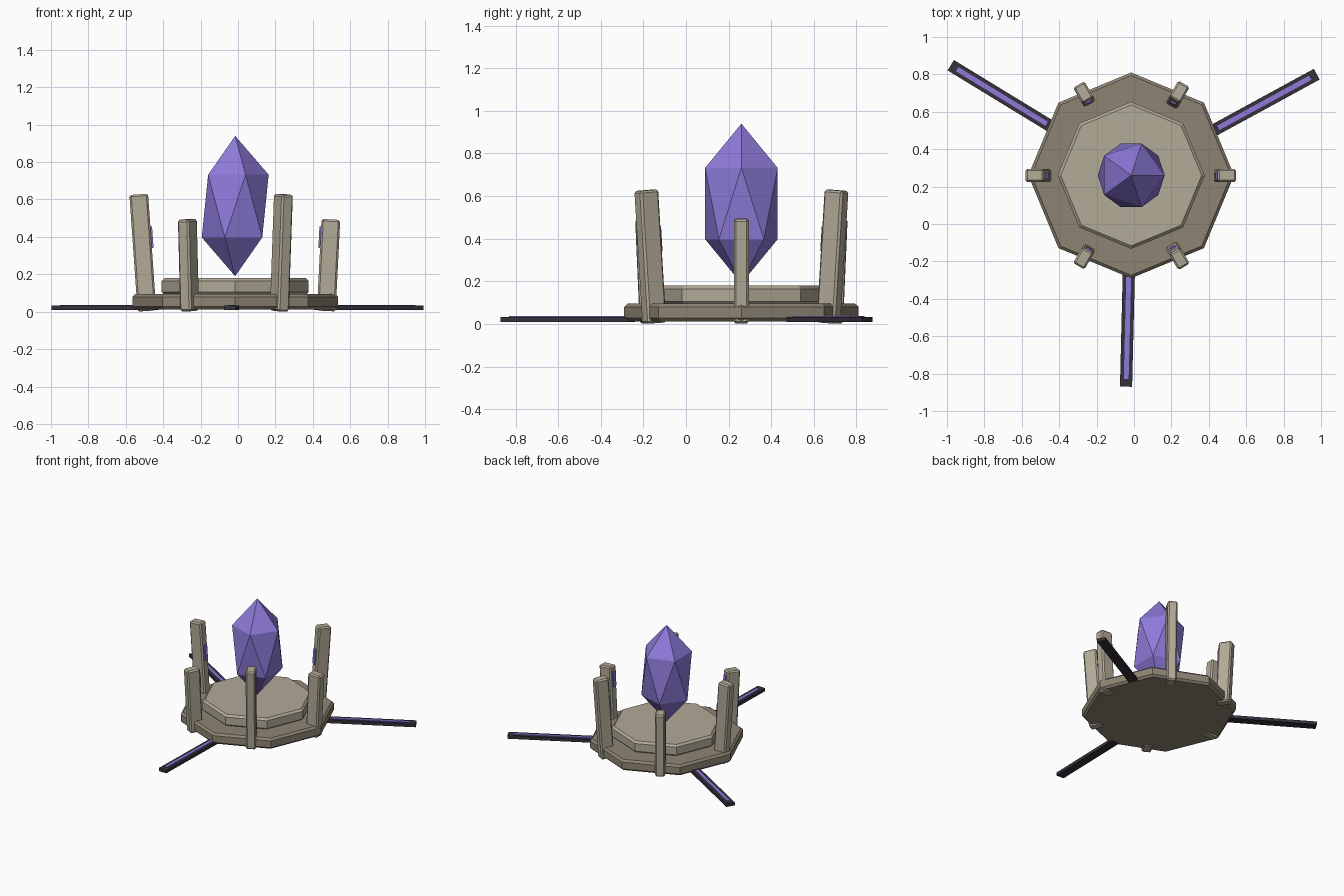
import bpy
import bmesh
from math import radians
from mathutils import Matrix

cube = bpy.data.objects.get("Cube")
if cube:
    bpy.data.objects.remove(cube, do_unlink=True)

CENTRE = Matrix.Translation((-0.015, 0.26, 0))


def material(name, rgb):
    mat = bpy.data.materials.new(name)
    mat.use_nodes = True
    mat.diffuse_color = (*rgb, 1)
    mat.node_tree.nodes["Principled BSDF"].inputs["Base Color"].default_value = (*rgb, 1)
    return mat


pale_stone = material("pale stone", (0.45, 0.405, 0.315))
dark_stone = material("dark stone", (0.27, 0.235, 0.175))
charcoal = material("charcoal", (0.038, 0.03, 0.045))
violet = material("violet crystal", (0.27, 0.195, 0.70))


def finish(bm, name, mat, matrix, bevel=0):
    """Turn a bmesh into a flat shaded object, with optional chamfered edges."""
    mesh = bpy.data.meshes.new(name)
    bm.to_mesh(mesh)
    bm.free()
    mesh.materials.append(mat)
    obj = bpy.data.objects.new(name, mesh)
    obj.matrix_world = CENTRE @ matrix
    bpy.context.collection.objects.link(obj)
    if bevel:
        mod = obj.modifiers.new("chamfer", "BEVEL")
        mod.width = bevel
        mod.segments = 1
        mod.limit_method = "ANGLE"
        mod.angle_limit = radians(50)
    return obj


def box(name, low, high, mat, matrix, bevel=0):
    bm = bmesh.new()
    size = [h - l for l, h in zip(low, high)]
    middle = [(h + l) / 2 for l, h in zip(low, high)]
    bmesh.ops.create_cube(bm, size=1, matrix=Matrix.Translation(middle) @ Matrix.Diagonal((*size, 1)))
    return finish(bm, name, mat, matrix, bevel)


def octagon_slab(name, radius, bottom, top, mat):
    bm = bmesh.new()
    bmesh.ops.create_cone(bm, cap_ends=True, segments=8, radius1=radius, radius2=radius,
                          depth=top - bottom)
    return finish(bm, name, mat, Matrix.Translation((0, 0, (top + bottom) / 2)), 0.015)


def turn(degrees):
    return Matrix.Rotation(radians(degrees), 4, "Z")


# Stepped octagonal base
octagon_slab("lower_step", 0.55, 0.012, 0.095, dark_stone)
octagon_slab("upper_step", 0.393, 0.09, 0.18, pale_stone)

# Floating crystal
bm = bmesh.new()
bmesh.ops.create_icosphere(bm, subdivisions=1, radius=1)
finish(bm, "crystal", violet,
       Matrix.Translation((0, 0, 0.565)) @ Matrix.Diagonal((0.2, 0.2, 0.375, 1)))

# Ring of outward leaning pillars, alternately short and tall, each with a rune plate inside
for i in range(6):
    tall = i % 2 == 1
    height, lean, radius = (0.625, 0.07, 0.472) if tall else (0.49, 0.05, 0.487)
    place = turn(60 * i) @ Matrix.Translation((radius, 0, 0.004)) @ Matrix.Rotation(lean, 4, "Y")
    box(f"pillar_{i + 1}", (-0.05, -0.035, 0), (0.05, 0.035, height), pale_stone, place, 0.01)
    box(f"rune_plate_{i + 1}", (-0.059, -0.016, 0.335), (-0.05, 0.016, 0.45), violet, place)

# Three ground channels with glowing inlays
for i in range(3):
    place = turn(28.6 + 120 * i)
    box(f"channel_{i + 1}", (0.5, -0.0325, 0.008), (1.13, 0.0325, 0.032), charcoal, place)
    box(f"channel_inlay_{i + 1}", (0.53, -0.013, 0.031), (1.09, 0.013, 0.037), violet, place)
